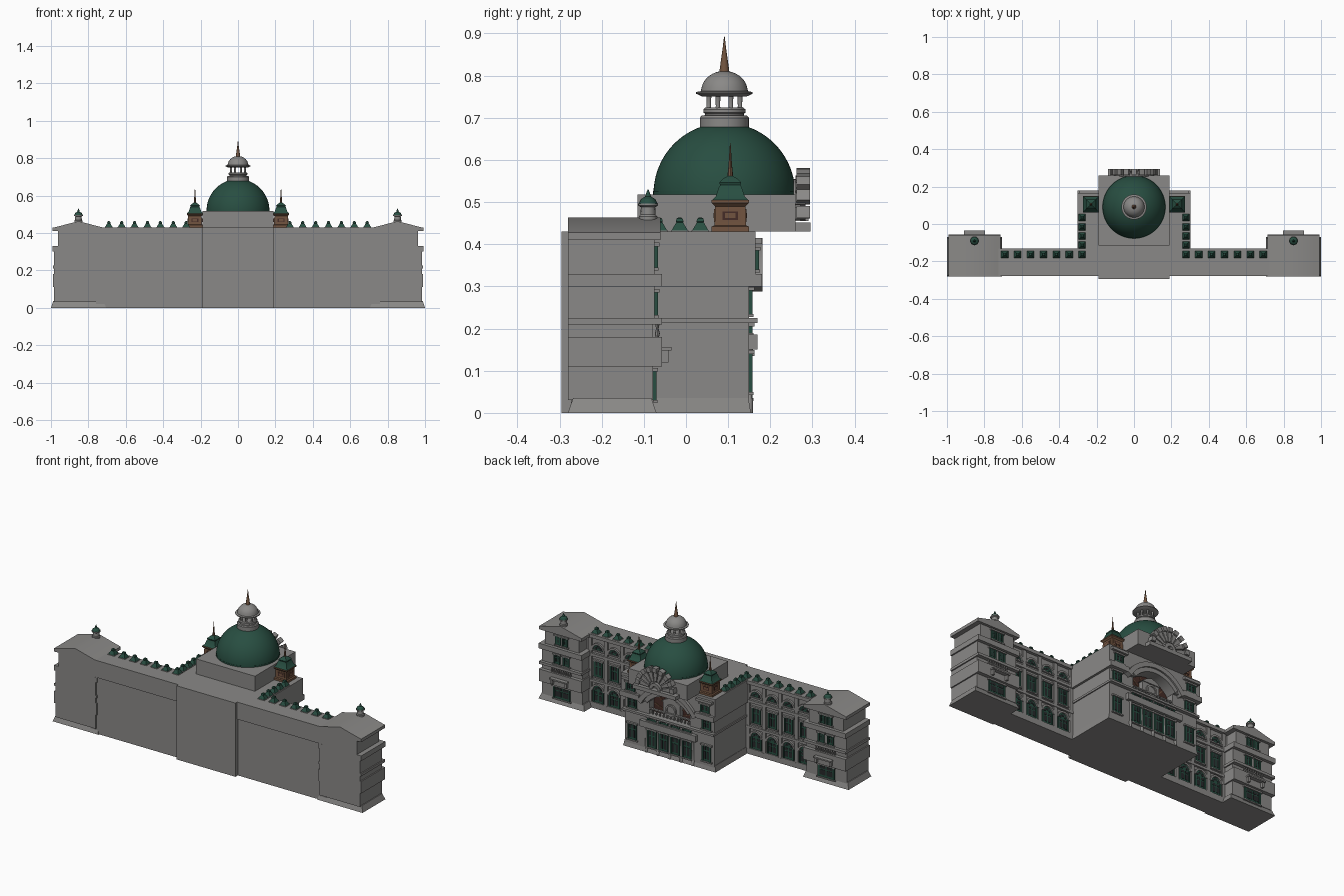
import bpy, bmesh, math
from math import sin, cos, pi

if "Cube" in bpy.data.objects:
    bpy.data.objects.remove(bpy.data.objects["Cube"])

COL = {"stone": (.255, .25, .243), "copper_green": (.021, .076, .053), "window_green": (.021, .076, .053),
       "brown_wood": (.165, .088, .05), "dark_glass": (.02, .022, .024), "dark_red": (.06, .025, .02)}
MATS = {}
for n, c in COL.items():
    MATS[n] = bpy.data.materials.new(n)
    MATS[n].diffuse_color = (*c, 1)
PARTS = {}


def part(name, mat):
    return PARTS.setdefault((name, mat), bmesh.new())


def box(name, mat, x0, x1, y0, y1, z0, z1, taper=0):
    bm, t = part(name, mat), taper
    x0, x1 = sorted((x0, x1))
    lo = [bm.verts.new(p) for p in ((x0, y0, z0), (x1, y0, z0), (x1, y1, z0), (x0, y1, z0))]
    hi = [bm.verts.new(p) for p in ((x0 + t, y0 + t, z1), (x1 - t, y0 + t, z1), (x1 - t, y1 - t, z1), (x0 + t, y1 - t, z1))]
    bm.faces.new(lo[::-1])
    bm.faces.new(hi)
    for i in range(4):
        j = (i + 1) % 4
        bm.faces.new((lo[i], lo[j], hi[j], hi[i]))


def prism(name, mat, pts, y0, y1):
    """Extrude an xz outline along y."""
    bm = part(name, mat)
    a = [bm.verts.new((x, y0, z)) for x, z in pts]
    b = [bm.verts.new((x, y1, z)) for x, z in pts]
    bm.faces.new(a)
    bm.faces.new(b[::-1])
    for i in range(len(pts)):
        j = (i + 1) % len(pts)
        bm.faces.new((a[i], b[i], b[j], a[j]))


def lathe(name, mat, x, y, prof, n=32):
    """Spin (radius, z) points; n=4 gives a square part with radius as half width."""
    bm, k, o = part(name, mat), (2 ** .5 if n == 4 else 1), (pi / 4 if n == 4 else 0)
    rings = [[bm.verts.new((x + r * k * cos(o + 2 * pi * i / n), y + r * k * sin(o + 2 * pi * i / n), z))
              for i in range(n)] for r, z in prof]
    for a, b in zip(rings, rings[1:]):
        for i in range(n):
            j = (i + 1) % n
            bm.faces.new((a[i], a[j], b[j], b[i]))
    bm.faces.new(rings[0][::-1])
    bm.faces.new(rings[-1])


def arc(cx, cz, r, a0=0, a1=pi, n=16):
    return [(cx + r * cos(a0 + (a1 - a0) * i / n), cz + r * sin(a0 + (a1 - a0) * i / n)) for i in range(n + 1)]


def ring(name, mat, cx, cz, r0, r1, y0, y1, a0=0, a1=pi, n=16):
    prism(name, mat, arc(cx, cz, r1, a0, a1, n) + arc(cx, cz, r0, a1, a0, n), y0, y1)


def window(x, y, z0, z1, w, arched=False):
    """Window on a +y wall: green frame and jambs, dark panes, stone head and sill."""
    h = w / 2
    top = z1 - h if arched else z1
    if top > z0:
        box("window_frames", "window_green", x - h, x + h, y, y + .004, z0, top)
        for s in (-1, 1):
            box("window_frames", "window_green", x + s * (h - .005), x + s * (h + .003), y, y + .008, z0, top)
            box("window_panes", "dark_glass", x + s * .004, x + s * (h - .007), y, y + .0055, z0 + .012, z0 + (top - z0) * .62)
            box("window_panes", "dark_glass", x + s * .004, x + s * (h - .007), y, y + .0055, z0 + (top - z0) * .72, top - .006)
    if arched:
        prism("window_frames", "window_green", arc(x, top, h), y, y + .004)
        for k in range(3):
            a = k * pi / 3 + .14
            ring("window_panes", "dark_glass", x, top, h * .4, h * .78, y, y + .0055, a, a + pi / 3 - .28, 4)
        ring("window_surrounds", "stone", x, top, h, h + .011, y, y + .012)
    else:
        box("window_surrounds", "stone", x - h - .01, x + h + .01, y, y + .012, z1, z1 + .009)
    box("window_surrounds", "stone", x - h - .01, x + h + .01, y, y + .01, z0 - .007, z0)


for s in (-1, 1):
    # long wings with bands, cornice and pilasters
    box("wing_walls", "stone", s * .18, s * .76, -.273, -.147, 0, .425)
    box("wing_upper_band", "stone", s * .18, s * .745, -.279, -.2, .33, .43)
    box("wing_cornice", "stone", s * .25, s * .73, -.2, -.13, .41, .43)
    box("wing_bands", "stone", s * .25, s * .73, -.2, -.137, 0, .03)
    box("wing_bands", "stone", s * .25, s * .73, -.2, -.135, .152, .166)
    box("wing_bands", "stone", s * .25, s * .73, -.2, -.135, .302, .318)
    for i in range(5):
        x = s * (.302 + i * .104)
        box("wing_pilasters", "stone", x - .011, x + .011, -.16, -.138, 0, .41)
    for i in range(4):
        x = s * (.354 + i * .104)
        window(x, -.147, .035, .135, .062, True)
        window(x, -.147, .185, .275, .05)
        window(x, -.147, .34, .372, .064, True)

    # end pavilions, stacked in stepped tiers
    c = s * .853
    for hw, y1, z0, z1, t in ((.147, -.07, 0, .035, .012), (.13, -.078, .03, .11, 0), (.137, -.057, .11, .18, 0),
                              (.13, -.078, .18, .21, 0), (.137, -.057, .21, .225, 0), (.13, -.075, .225, .3, 0),
                              (.138, -.057, .3, .33, 0), (.11, -.075, .33, .41, 0), (.138, -.06, .41, .428, 0)):
        box("pavilion_tiers", "stone", c - hw, c + hw, -.28, y1, z0, z1, t)
    prism("pavilion_roof", "stone", [(c - .138, .428), (c - .12, .432), (c, .463), (c + .12, .432), (c + .138, .428)], -.28, -.06)
    for k in (-1, 1):
        window(c + k * .022, -.075, .345, .395, .028)
        box("pavilion_balcony", "stone", c + k * .04, c + k * .052, -.06, -.042, .12, .15)
        window(c + k * .03, -.075, .232, .285, .034)
    window(c, -.078, .03, .098, .1)
    box("pavilion_balcony", "stone", c - .056, c + .056, -.06, -.034, .148, .156)
    for i in range(9):
        lathe("balusters", "stone", c - .06 + i * .015, -.068, [(.004, .18), (.006, .188), (.003, .2), (.005, .21)], 8)
    # pavilion finials
    lathe("pavilion_finial_base", "stone", c, -.09, [(.022, .44), (.022, .466), (.018, .47), (.017, .488), (.024, .492), (.024, .497)], 16)
    lathe("pavilion_finial_cap", "copper_green", c, -.09, [(.022, .497), (.017, .507), (.007, .513), (.005, .52), (.001, .53)], 16)

    # corner turrets
    x, y = s * .23, .105
    lathe("turret_body", "brown_wood", x, y, [(.044, .43), (.044, .442), (.037, .445), (.036, .49), (.044, .498), (.044, .505)], 4)
    for dx, dy in ((1, 0), (-1, 0), (0, 1), (0, -1)):
        for hw, d, zz, m in ((.024, .038, .015, "brown_wood"), (.018, .039, .010, "dark_red"), (.012, .040, .006, "brown_wood")):
            if dx:
                box("turret_panels", m, x, x + dx * d, y - hw, y + hw, .468 - zz, .468 + zz)
            else:
                y0, y1 = sorted((y, y + dy * d))
                box("turret_panels", m, x - hw, x + hw, y0, y1, .468 - zz, .468 + zz)
    lathe("turret_roof", "copper_green", x, y, [(.043, .505), (.034, .514), (.027, .535), (.024, .54), (.026, .546), (.016, .556), (.006, .562)], 4)
    lathe("turret_spire", "brown_wood", x, y, [(.007, .56), (.004, .59), (.0008, .64)], 8)

    # parapet pyramids
    spots = [(s * (.277 + i * .069), -.163) for i in range(7)] + [(s * .277, -.113 + i * .049) for i in range(4)]
    for px, py in spots:
        lathe("parapet_pyramid_bases", "stone", px, py, [(.021, .425), (.021, .433)], 4)
        lathe("parapet_pyramids", "copper_green", px, py, [(.019, .433), (.008, .452), (.009, .454), (.007, .461), (.002, .464)], 4)

    # central side bays
    for z0, z1 in ((.05, .14), (.235, .29)):
        window(s * .24, .15, z0, z1, .05)
    box("portico_bracket", "stone", s * .303, s * .18, .15, .18, .3, .33)
    box("portico_bracket", "stone", s * .292, s * .188, .15, .18, .4, .415)
    window(s * .24, .165, .34, .385, .05)

# central block
box("central_rear", "stone", -.19, .19, -.295, -.1, 0, .43)
box("central_lower", "stone", -.29, .29, -.2, .15, 0, .225)
box("central_plinth", "stone", -.298, .298, -.15, .154, 0, .035, .006)
box("central_upper", "stone", -.29, .29, -.2, .1, .22, .43)
box("central_cornice", "stone", -.303, .303, -.14, .1, .3, .43)
box("central_band", "stone", -.296, .296, -.14, .17, .213, .225)
# segmental arch: front wall, cornice and projecting rings
CZ, R0, R1 = .201, .165, .214
A0, A1 = math.asin(.099 / R0), math.asin(.099 / R1)
opening = [(.132, .225)] + arc(0, CZ, R0, A0, pi - A0, 24) + [(-.132, .225)]
prism("central_arched_wall", "stone", [(-.29, .225), (-.29, .43), (.29, .43), (.29, .225)] + opening, .095, .15)
prism("central_arched_cornice", "stone", [(-.303, .3), (-.303, .43), (.303, .43), (.303, .3)] + opening[1:-1], .095, .165)
ring("arch_ring", "stone", 0, CZ, R0 - .002, .19, .1, .172, A0, pi - A0, 24)
ring("arch_ring_outer", "stone", 0, CZ, .187, R1, .1, .181, A1, pi - A1, 24)
# glazed recess inside the arch
prism("arch_recess", "dark_red", opening, .1, .106)
for i in range(1, 8):
    a = i * pi / 8
    ring("arch_mullions", "brown_wood", 0, .225, .05, .135, .1, .110, a - .02, a + .02, 1)
box("arch_centrepiece", "stone", -.055, .055, .1, .135, .225, .315)
prism("arch_centrepiece", "stone", [(-.063, .315), (.063, .315), (.034, .335), (0, .348), (-.034, .335)], .1, .14)
ring("round_window_rim", "stone", 0, .275, .024, .034, .13, .144, 0, 2 * pi, 24)
prism("round_window", "stone", arc(0, .275, .025, 0, 2 * pi * 23 / 24, 23), .13, .138)
# doors, balcony and columns
for i in range(4):
    x = -.1125 + i * .075
    window(x, .15, .035, .135, .052)
    window(x, .15, .19, .205, .05)
for i in range(5):
    lathe("door_columns", "stone", -.15 + i * .075, .15, [(.009, 0), (.009, .03), (.007, .034), (.006, .14), (.009, .15)], 12)
box("balcony", "stone", -.18, .18, .14, .17, .15, .186)
for i in range(11):
    x = -.115 + i * .023
    lathe("balcony_balusters", "stone", x, .14, [(.004, .225), (.006, .232), (.003, .245), (.005, .252)], 8)
box("balcony_rail", "stone", -.132, .132, .134, .147, .252, .259)

# drum box with fan crest
box("drum_box", "stone", -.19, .19, -.115, .26, .43, .518)
box("crest_base", "stone", -.14, .14, .25, .295, .43, .452)
prism("crest_back", "stone", arc(0, .455, .1), .255, .272)
ring("crest_hub", "stone", 0, .455, .018, .036, .26, .29)
for i in range(9):
    a = i * pi / 9
    ring("crest_rays", "stone", 0, .455, .045, .108, .26, .284, a + .04, a + pi / 9 - .04, 2)
    ring("crest_ray_tips", "stone", 0, .455, .1, .126, .262, .294, a + .06, a + pi / 9 - .06, 2)

# main dome and lantern
Y = .091
lathe("dome_rim", "copper_green", 0, Y, [(.169, .515), (.169, .526)], 64)
lathe("dome", "copper_green", 0, Y, [(.168 * cos(t * 1.24 / 16), .52 + .168 * sin(t * 1.24 / 16)) for t in range(17)], 64)
lathe("lantern_base", "stone", 0, Y, [(.058, .668), (.058, .7), (.054, .705), (.046, .706), (.046, .71), (.05, .712), (.05, .72), (.045, .724)], 40)
for i in range(8):
    a = (i + .5) * pi / 4
    lathe("lantern_columns", "stone", .04 * cos(a), Y + .04 * sin(a), [(.007, .72), (.005, .727), (.006, .75), (.009, .758)], 12)
lathe("lantern_cap", "stone", 0, Y, [(.052, .75), (.067, .757), (.067, .761), (.056, .763)]
      + [(.055 * cos(t * pi / 18), .763 + .048 * sin(t * pi / 18)) for t in range(1, 9)], 40)
lathe("lantern_spire", "brown_wood", 0, Y, [(.012, .808), (.009, .83), (.004, .865), (.0008, .893)], 12)

# turn every collected part into an object
for (name, mat), bm in PARTS.items():
    bmesh.ops.recalc_face_normals(bm, faces=bm.faces)
    me = bpy.data.meshes.new(name)
    bm.to_mesh(me)
    bm.free()
    me.materials.append(MATS[mat])
    me.shade_smooth()
    me.set_sharp_from_angle(angle=math.radians(30))
    bpy.context.scene.collection.objects.link(bpy.data.objects.new(name, me))

for m in bpy.data.materials:
    if m.users and not m.is_grease_pencil:
        m.use_nodes = True
        m.node_tree.nodes["Principled BSDF"].inputs["Base Color"].default_value = m.diffuse_color
